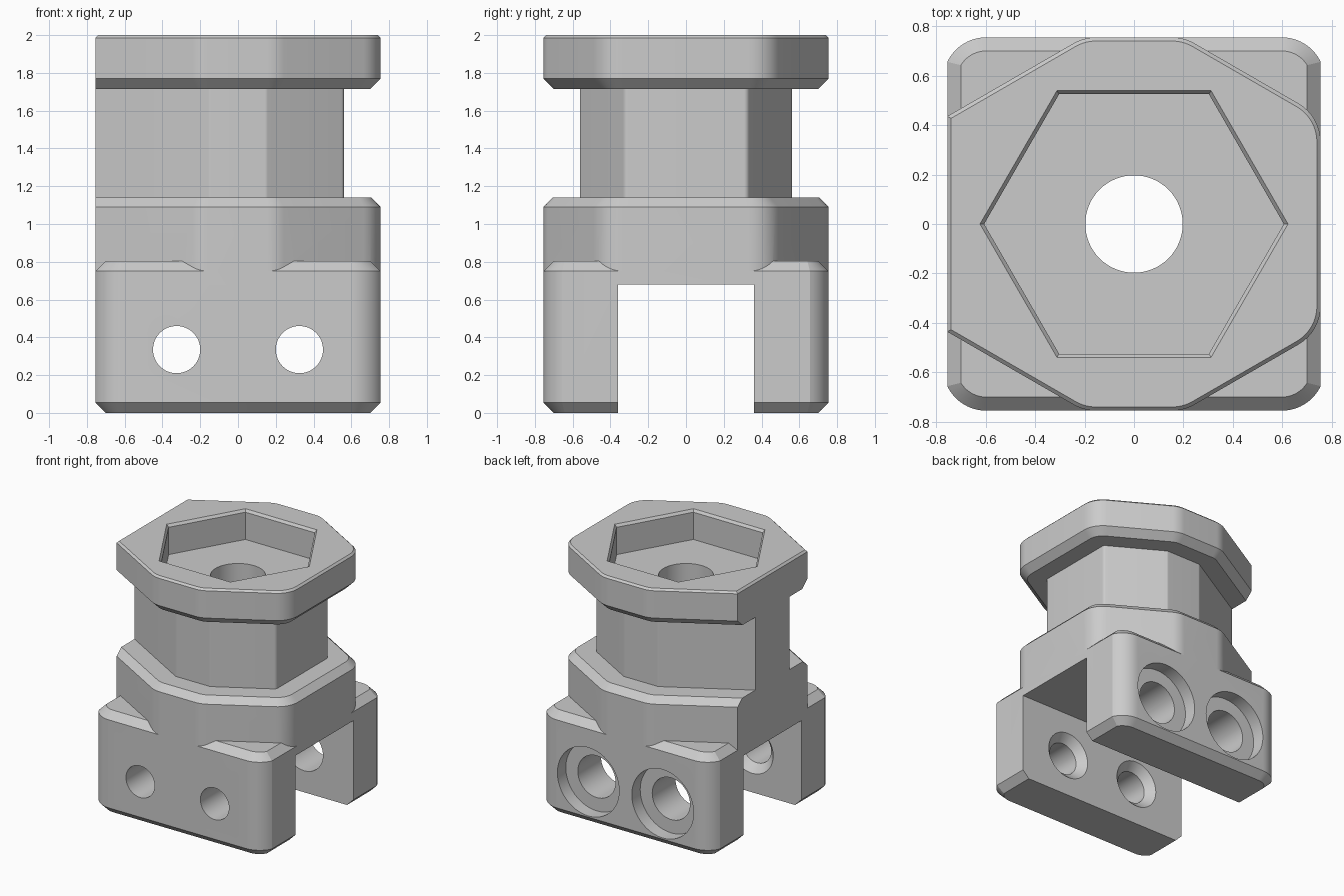
import bpy, bmesh
from math import cos, sin, pi, sqrt, tan, acos
from mathutils import Vector

old = bpy.data.objects.get("Cube")
if old:
    bpy.data.objects.remove(old)

W = 0.755                                  # half width of the whole part

metal = bpy.data.materials.new("plain grey")
metal.use_nodes = True
GREY = (0.6, 0.6, 0.6, 1)
metal.diffuse_color = GREY
metal.node_tree.nodes["Principled BSDF"].inputs["Base Color"].default_value = GREY


def loft(name, rings):
    """Closed solid through rings with equal point counts."""
    bm = bmesh.new()
    loops = [[bm.verts.new(p) for p in ring] for ring in rings]
    n = len(loops[0])
    for lo, hi in zip(loops, loops[1:]):
        for i in range(n):
            j = (i + 1) % n
            bm.faces.new((lo[i], lo[j], hi[j], hi[i]))
    bm.faces.new(loops[0][::-1])
    bm.faces.new(loops[-1])
    bmesh.ops.recalc_face_normals(bm, faces=bm.faces)
    mesh = bpy.data.meshes.new(name)
    bm.to_mesh(mesh)
    bm.free()
    mesh.materials.append(metal)
    ob = bpy.data.objects.new(name, mesh)
    bpy.context.collection.objects.link(ob)
    return ob


def hex_ring(z, a, r, left=-W, steps=8):
    """Hexagon of apothem a, clipped at y = +-a, rounded except at the left flat."""
    t = tan(pi / 12)
    half = [(a, a / sqrt(3)), (a * t, a), (-a * t, a), (left, (2 * a + left) / sqrt(3))]
    pts = [Vector(p) for p in half] + [Vector((x, -y)) for x, y in reversed(half)]
    out = []
    for i, p in enumerate(pts):
        if i in (3, 4):
            out.append((p.x, p.y, z))
            continue
        u = (pts[i - 1] - p).normalized()
        v = (pts[(i + 1) % len(pts)] - p).normalized()
        ang = u.angle(v)
        mid = p + (u + v).normalized() * r / sin(ang / 2)
        s = (p + u * r / tan(ang / 2) - mid).normalized()
        e = (p + v * r / tan(ang / 2) - mid).normalized()
        for k in range(steps + 1):
            q = mid + s.slerp(e, k / steps) * r
            out.append((q.x, q.y, z))
    return out


def base_ring(z, inset, steps=10):
    """Square whose corners are arcs that meet the x faces at an edge."""
    cx, cy, r = 0.598, 0.581, 0.174 - inset
    start = acos((W - inset - cx) / r)
    arc = [start + (pi / 2 - start) * k / steps for k in range(steps + 1)]
    q = [(cx + r * cos(t), cy + r * sin(t)) for t in arc]
    ring = q + [(-x, y) for x, y in reversed(q)]
    ring += [(-x, -y) for x, y in q] + [(x, -y) for x, y in reversed(q)]
    return [(x, y, z) for x, y in ring]


def round_ring(r, n, place):
    return [place(r * cos(2 * pi * i / n), r * sin(2 * pi * i / n)) for i in range(n)]


def combine(body, other, operation):
    mod = body.modifiers.new(operation.title(), 'BOOLEAN')
    mod.object, mod.operation, mod.solver = other, operation, 'EXACT'
    bpy.context.view_layer.objects.active = body
    bpy.ops.object.modifier_apply(modifier=mod.name)
    bpy.data.objects.remove(other)


# forked base
body = loft("clevis_body", [base_ring(0, 0.055), base_ring(0.055, 0),
                            base_ring(0.75, 0), base_ring(0.805, 0.055)])

# flange, neck and cap, all sharing the flat on the left
flange = loft("flange", [hex_ring(0.5, W, 0.18), hex_ring(1.09, W, 0.18),
                         hex_ring(1.14, 0.705, 0.13)])
neck = loft("neck", [hex_ring(1.0, 0.562, 0.03), hex_ring(1.85, 0.562, 0.03)])
cap = loft("cap", [hex_ring(1.715, 0.70, 0.125), hex_ring(1.77, W, 0.18),
                   hex_ring(1.985, W, 0.18), hex_ring(2.0, 0.74, 0.165, -0.74)])
for part in (flange, neck, cap):
    combine(body, part, 'UNION')

# slot between the fork arms
slot = loft("slot", [[(x, y, z) for x, y in ((-1, -0.36), (1, -0.36), (1, 0.36), (-1, 0.36))]
                     for z in (-0.2, 0.68)])
combine(body, slot, 'DIFFERENCE')

# hexagonal pocket with chamfered rim, and the bore below it
pocket = loft("pocket", [round_ring(r, 6, lambda u, v, z=z: (u, v, z))
                         for r, z in ((0.606, 1.765), (0.606, 1.98), (0.623, 2.0), (0.623, 2.1))])
combine(body, pocket, 'DIFFERENCE')
bore = loft("bore", [round_ring(0.197, 64, lambda u, v, z=z: (u, v, z)) for z in (0.5, 1.9)])
combine(body, bore, 'DIFFERENCE')

# bolt holes: countersunk inside the front arm, counterbored outside the back arm
front = ((0.125, -0.9), (0.125, -0.42), (0.185, -0.36), (0.185, -0.2))
back = ((0.165, 0.2), (0.165, 0.65), (0.27, 0.65), (0.27, 0.9))
for x in (-0.325, 0.325):
    for profile in (front, back):
        hole = loft("hole", [round_ring(r, 48, lambda u, v, y=y: (x + u, y, 0.335 + v))
                             for r, y in profile])
        combine(body, hole, 'DIFFERENCE')

# smooth rounds, sharp edges
bpy.ops.object.select_all(action='DESELECT')
body.select_set(True)
bpy.context.view_layer.objects.active = body
bpy.ops.object.shade_smooth_by_angle(angle=pi / 9)
